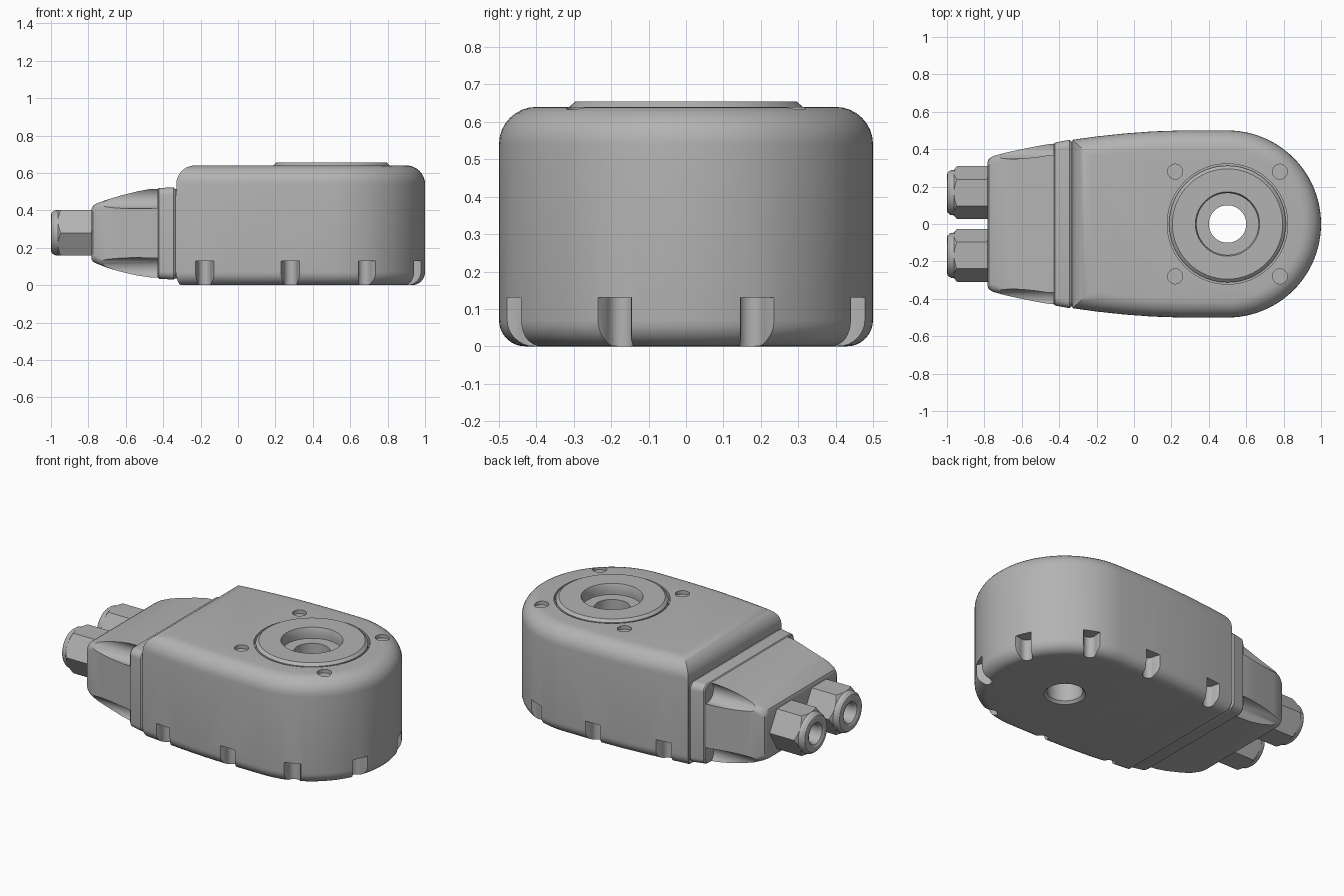
import bpy, bmesh, math
from math import sin, cos, pi, radians
from mathutils import Vector

if "Cube" in bpy.data.objects:
    bpy.data.objects.remove(bpy.data.objects["Cube"])

grey = bpy.data.materials.new("cast grey")
grey.use_nodes = True
COLOUR = (0.45, 0.45, 0.45, 1)
grey.diffuse_color = COLOUR
grey.node_tree.nodes["Principled BSDF"].inputs["Base Color"].default_value = COLOUR


def loft(name, rings, closed=False):
    """Skin a list of equal rings; closed joins the last to the first, else ends are capped."""
    bm = bmesh.new()
    vs = [[bm.verts.new(p) for p in ring] for ring in rings]
    n = len(vs[0])
    pairs = list(zip(vs, vs[1:])) + ([(vs[-1], vs[0])] if closed else [])
    for a, b in pairs:
        for i in range(n):
            j = (i + 1) % n
            bm.faces.new((a[i], a[j], b[j], b[i]))
    if not closed:
        bm.faces.new(vs[0])
        bm.faces.new(vs[-1])
    bmesh.ops.recalc_face_normals(bm, faces=bm.faces[:])
    me = bpy.data.meshes.new(name)
    bm.to_mesh(me)
    bm.free()
    me.materials.append(grey)
    ob = bpy.data.objects.new(name, me)
    bpy.context.collection.objects.link(ob)
    return ob


def circle(c, r, axis="Z", n=48):
    pts = []
    for i in range(n):
        u, v = r * cos(2 * pi * i / n), r * sin(2 * pi * i / n)
        pts.append(Vector(c) + (Vector((u, v, 0)) if axis == "Z" else Vector((0, u, v))))
    return pts


def lathe_z(name, x, y, profile, closed=False, n=64):
    return loft(name, [circle((x, y, z), r, "Z", n) for r, z in profile], closed)


def lathe_x(name, y, z, profile, n=48):
    return loft(name, [circle((x, y, z), r, "X", n) for r, x in profile])


def section(x, hy, z0, z1, r):
    """Rounded rectangle across the x axis."""
    pts = []
    for k, (y, z) in enumerate([(hy - r, z1 - r), (r - hy, z1 - r), (r - hy, z0 + r), (hy - r, z0 + r)]):
        for s in range(7):
            a = (k + s / 6) * pi / 2
            pts.append((x, y + r * cos(a), z + r * sin(a)))
    return pts


def carve(ob, cutters, operation="DIFFERENCE"):
    """Apply boolean cutters, then remove them."""
    for c in cutters:
        c.hide_render = True
        m = ob.modifiers.new("cut", "BOOLEAN")
        m.operation, m.object, m.solver = operation, c, "EXACT"
    dg = bpy.context.evaluated_depsgraph_get()
    dg.update()
    new = bpy.data.meshes.new_from_object(ob.evaluated_get(dg))
    ob.modifiers.clear()
    ob.data = new
    for c in cutters:
        bpy.data.objects.remove(c)


def smooth(ob, angle=32):
    bpy.ops.object.select_all(action="DESELECT")
    ob.select_set(True)
    bpy.context.view_layer.objects.active = ob
    bpy.ops.object.shade_smooth_by_angle(angle=radians(angle))


# Main body outline: gently bowed sides and a half-round end
CX, BACK = 0.5, -0.33
half = [(BACK, -0.45), (-0.2, -0.468), (-0.05, -0.484), (0.1, -0.495), (0.25, -0.5)]
half += [(CX + 0.5 * sin(a), -0.5 * cos(a)) for a in (i * pi / 48 for i in range(24))]
outline = [Vector(p) for p in half + [(1, 0)] + [(x, -y) for x, y in reversed(half)]]


def inset(d, z, back_scale=1):
    ring, n = [], len(outline)
    for i, p in enumerate(outline):
        e0 = (p - outline[i - 1]).normalized()
        e1 = (outline[(i + 1) % n] - p).normalized()
        n0, n1 = Vector((-e0.y, e0.x)), Vector((-e1.y, e1.x))
        q = p + (n0 + n1) * d / (1 + n0.dot(n1))
        if i in (0, n - 1):
            q.x = BACK + (q.x - BACK) * back_scale
        ring.append((q.x, q.y, z))
    return ring


def fillet(r, steps=8):
    return [(r * (1 - cos(a)), r * (1 - sin(a))) for a in (i * pi / 2 / steps for i in range(steps + 1))]


TOP = 0.64
rings = [inset(d, h, 0.4) for d, h in reversed(fillet(0.07))]
rings += [inset(d, TOP - h) for d, h in fillet(0.1)]
body = loft("main_body", rings)


# Flared screw notches round the lower edge
def notch(px, py, ang):
    out = Vector((cos(ang), sin(ang), 0))
    side = Vector((-out.y, out.x, 0))
    shape = [(0.06, 0.065), (0, 0.05), (-0.025, 0.038)]
    shape += [(-0.04 - 0.035 * sin(a), 0.035 * cos(a)) for a in (i * pi / 10 for i in range(11))]
    shape += [(u, -v) for u, v in reversed(shape[:3])]
    return loft("notch_cutter", [[Vector((px, py, z)) + out * u + side * v for u, v in shape]
                                 for z in (-0.02, 0.13)])


cutters = []
for s in (-1, 1):
    cutters += [notch(-0.18, s * 0.47, s * pi / 2), notch(0.28, s * 0.5, s * pi / 2)]
    for deg in (22.5, 67.5):
        a = s * radians(deg)
        cutters.append(notch(CX + 0.5 * cos(a), 0.5 * sin(a), a))
    # Shallow screw holes in the top
    for x in (-0.28, 0.28):
        cutters.append(lathe_z("screw_cutter", CX + x, s * 0.28, [(0.04, 0.618), (0.04, 0.7)], n=32))

# Through bore with counterbore and ring seat
cutters.append(lathe_z("bore_cutter", CX, 0, [
    (0.115, -0.02), (0.115, 0), (0.1, 0.015), (0.1, 0.59), (0.165, 0.59),
    (0.165, 0.61), (0.322, 0.61), (0.322, 0.7)]))
carve(body, cutters)
smooth(body)

# Raised ring round the bore
ring = lathe_z("bore_ring", CX, 0, [(0.165, 0.605), (0.165, 0.635), (0.172, 0.655), (0.295, 0.655),
                                    (0.312, 0.64), (0.312, 0.605)], closed=True)
smooth(ring)

# Flange between body and cable housing
flange = loft("housing_flange", [section(x, hy, z0, z1, r) for x, hy, z0, z1, r in [
    (-0.43, 0.427, 0.042, 0.512, 0.035), (-0.422, 0.436, 0.034, 0.52, 0.04),
    (-0.345, 0.45, 0.03, 0.522, 0.04), (-0.335, 0.442, 0.035, 0.515, 0.035), (-0.3, 0.442, 0.035, 0.515, 0.035)]])
smooth(flange)

# Tapered cable housing with a screw channel along each corner
housing = loft("cable_housing", [section(x, hy, z0, z1, 0.04) for x, hy, z0, z1 in [
    (-0.782, 0.335, 0.135, 0.41), (-0.775, 0.35, 0.125, 0.425), (-0.755, 0.362, 0.115, 0.437),
    (-0.7, 0.378, 0.093, 0.457), (-0.62, 0.396, 0.07, 0.481), (-0.54, 0.412, 0.052, 0.501),
    (-0.47, 0.425, 0.042, 0.514), (-0.4, 0.432, 0.038, 0.516)]])
carve(housing, [lathe_x("channel_cutter", s * 0.41, z, [(0.062, -0.9), (0.062, -0.43)])
                for s in (-1, 1) for z in (0.085, 0.471)])
smooth(housing)

# Hexagonal cable glands with rounded, hollow ends
for s, side in ((-1, "right"), (1, "left")):
    y, z = s * 0.168, 0.28
    gland = lathe_x("cable_gland_" + side, y, z, [(0.141, -1.05), (0.141, -0.76)], n=6)
    turned = lathe_x("turned_cutter", y, z, [
        (0.15, -0.75), (0.15, -0.94), (0.122, -0.962), (0.119, -0.982), (0.108, -0.996), (0.095, -1.0),
        (0.078, -1.0), (0.064, -0.993), (0.055, -0.975), (0.055, -0.9)])
    carve(gland, [turned], "INTERSECT")
    smooth(gland, 25)
